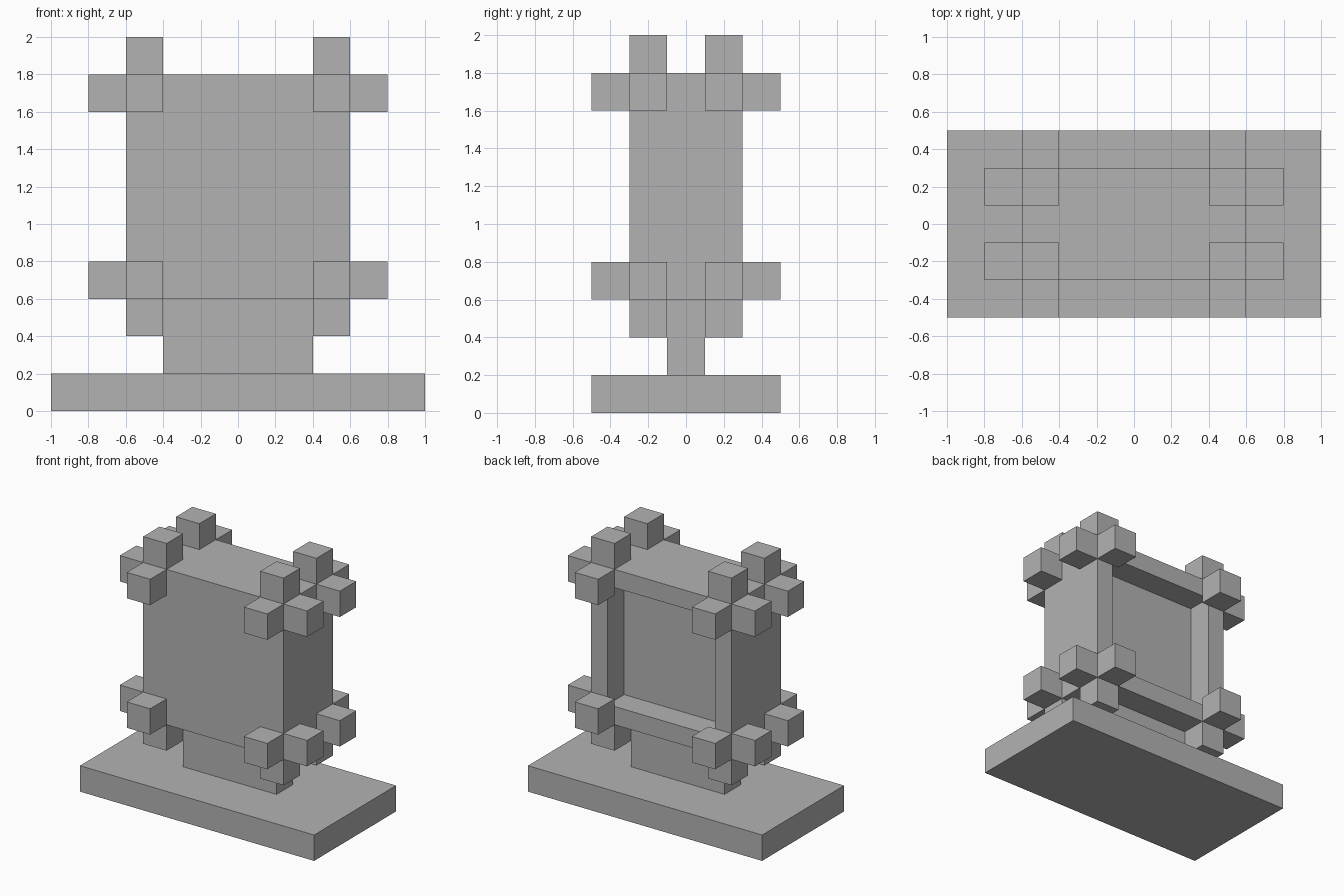
import bpy
import bmesh
from itertools import product
from mathutils import Vector

if "Cube" in bpy.data.objects:
    bpy.data.objects.remove(bpy.data.objects["Cube"], do_unlink=True)

grey = bpy.data.materials.new("plain grey")
grey.use_nodes = True
colour = (0.45, 0.45, 0.45, 1)
grey.diffuse_color = colour
grey.node_tree.nodes["Principled BSDF"].inputs["Base Color"].default_value = colour


def box(name, centre, size, recess=0):
    """Box, optionally with a framed recess in its back (+y) face."""
    bm = bmesh.new()
    bmesh.ops.create_cube(bm, size=1)
    bmesh.ops.scale(bm, vec=size, verts=bm.verts)
    if recess:
        bm.normal_update()
        back = [f for f in bm.faces if f.normal.y > 0.9]
        bmesh.ops.inset_region(bm, faces=back, thickness=recess)
        # Extrude inwards so the recess walls stay square
        out = bmesh.ops.extrude_face_region(bm, geom=back)["geom"]
        bmesh.ops.delete(bm, geom=back, context="FACES_ONLY")
        verts = [v for v in out if isinstance(v, bmesh.types.BMVert)]
        bmesh.ops.translate(bm, vec=(0, -recess, 0), verts=verts)
        bmesh.ops.recalc_face_normals(bm, faces=bm.faces)
    mesh = bpy.data.meshes.new(name)
    bm.to_mesh(mesh)
    bm.free()
    mesh.materials.append(grey)
    obj = bpy.data.objects.new(name, mesh)
    obj.location = centre
    bpy.context.collection.objects.link(obj)
    return obj


# Base slab, thin stem and hollow-backed body
box("base", (0, 0, 0.1), (2, 1, 0.2))
box("stem", (0, 0, 0.4), (0.8, 0.2, 0.4))
body_centre = Vector((0, 0, 1.2))
box("body", body_centre, (1.2, 0.6, 1.2), recess=0.2)

# Three cubes stick out along the axes at each body corner
cube = 0.2
for signs in product((-1, 1), repeat=3):
    sx, sy, sz = signs
    corner = body_centre + Vector((sx * 0.5, sy * 0.2, sz * 0.5))
    place = "_".join(("left" if sx > 0 else "right",
                      "back" if sy > 0 else "front",
                      "top" if sz > 0 else "bottom"))
    for axis, kind in enumerate(("side", "depth", "vertical")):
        offset = Vector()
        offset[axis] = signs[axis] * cube
        box(f"{place}_{kind}_cube", corner + offset, (cube, cube, cube))
